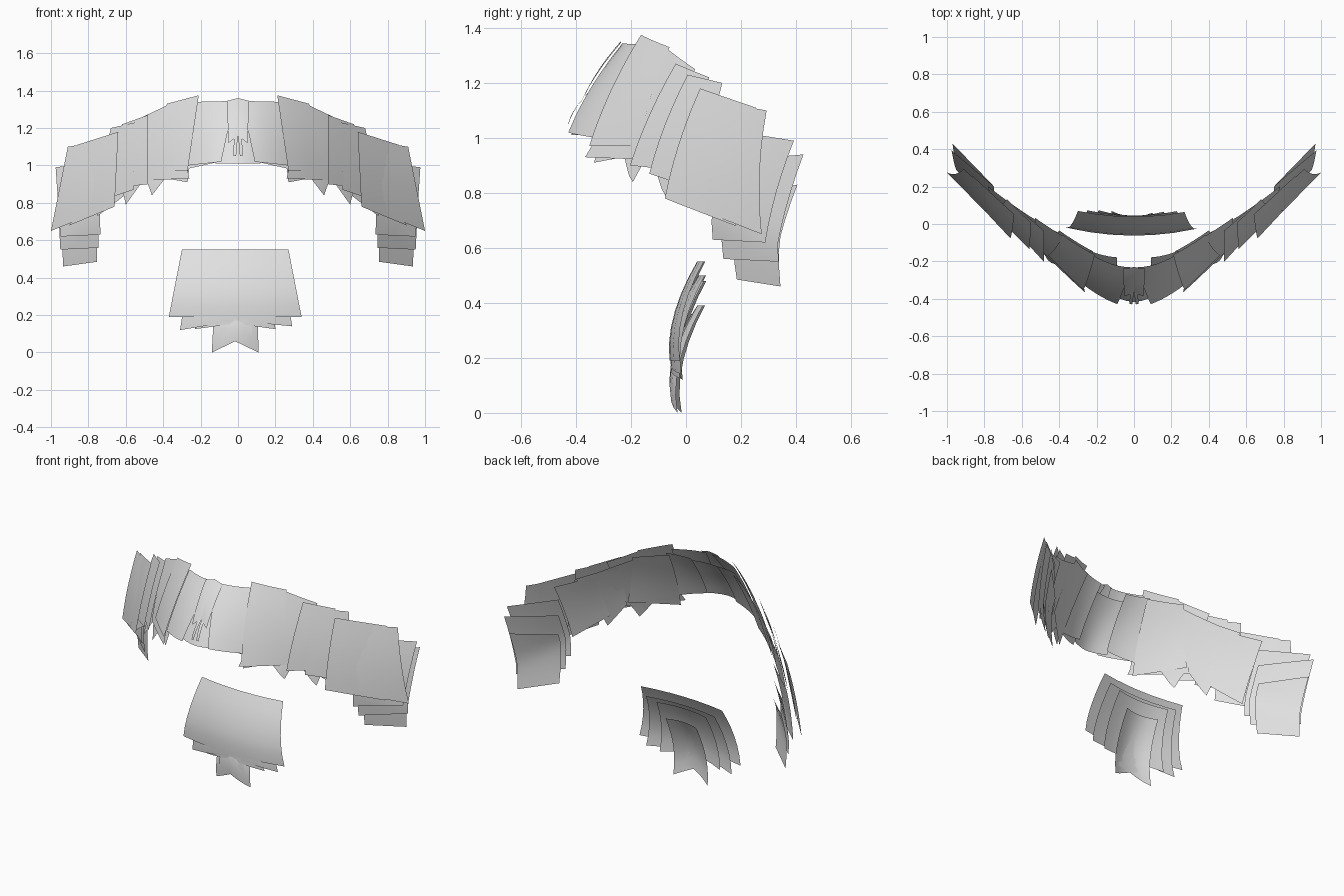
import bpy, math

hair = bpy.data.materials.new("light_grey_hair")
hair.diffuse_color = (0.75, 0.75, 0.75, 1)


def arc_depth(x, z):
    """Depth of the curved upper band at a given width and height."""
    x = abs(x)
    base = -0.515 + math.sqrt(0.03 + 0.62 * x * x)
    return base + (0.68 - 0.48 * x) * max(z - (1.18 - 0.35 * x * x), -0.25)


def chin_depth(curve):
    """Depth of a curled chin sheet; curve sets how far its sides bend back."""
    return lambda x, z: -0.06 + 0.1 * max(0, (z - 0.2) / 0.35) ** 1.6 + curve * x * x


def card(name, corners, depth, offset=0, yaw=0, drop=0, arch=0, bulge=0.012, mirror=False):
    """Thin curved sheet; corners run top-left, top-right, bottom-right, bottom-left in x, z."""
    tlx, tlz, trx, trz, brx, brz, blx, blz = corners
    nu, nv = 6, 6
    verts, faces = [], []
    for j in range(nv + 1):
        v = j / nv
        for i in range(nu + 1):
            u = i / nu
            x = (1 - v) * ((1 - u) * tlx + u * trx) + v * ((1 - u) * blx + u * brx)
            z = (1 - v) * ((1 - u) * tlz + u * trz) + v * ((1 - u) * blz + u * brz)
            y = depth(x, z + drop) + offset + yaw * (u - 0.5) - bulge * 4 * v * (1 - v)
            z += arch * v * (1 - abs(2 * u - 1))
            verts.append((x, y, z))
    for j in range(nv):
        for i in range(nu):
            a = j * (nu + 1) + i
            faces.append((a, a + nu + 1, a + nu + 2, a + 1))
    mesh = bpy.data.meshes.new(name)
    mesh.from_pydata(verts, [], faces)
    mesh.materials.append(hair)
    mesh.shade_smooth()
    ob = bpy.data.objects.new(name, mesh)
    bpy.context.collection.objects.link(ob)
    if mirror:
        ob.modifiers.new("both_sides", 'MIRROR').use_mirror_merge = False
    return ob


# Outer layer of the upper band, from the middle outwards: offset, yaw, corners
outer = [
    (0.000, 0.00, (0.02, 1.345, 0.22, 1.34, 0.27, 1.00, 0.09, 1.02)),
    (0.000, 0.02, (0.21, 1.375, 0.38, 1.33, 0.46, 0.97, 0.27, 0.97)),
    (0.015, 0.02, (0.34, 1.34, 0.53, 1.25, 0.52, 0.92, 0.26, 0.93)),
    (0.000, 0.03, (0.48, 1.27, 0.62, 1.22, 0.66, 0.88, 0.48, 0.90)),
    (0.005, 0.03, (0.55, 1.23, 0.68, 1.20, 0.77, 0.80, 0.56, 0.87)),
    (0.000, 0.04, (0.64, 1.18, 0.86, 1.11, 0.90, 0.68, 0.66, 0.78)),
    (0.010, 0.02, (0.72, 1.13, 0.91, 1.10, 1.00, 0.65, 0.80, 0.73)),
]
# Inner layer with pointed lower corners
inner = [
    (0.045, -0.04, (0.09, 1.31, 0.24, 1.32, 0.28, 0.98, 0.10, 1.02)),
    (0.040, 0.00, (0.22, 1.31, 0.40, 1.29, 0.49, 0.95, 0.27, 0.91)),
    (0.035, 0.00, (0.38, 1.28, 0.58, 1.18, 0.46, 0.84, 0.36, 0.97)),
    (0.035, 0.00, (0.48, 1.22, 0.68, 1.14, 0.60, 0.79, 0.50, 0.93)),
    (0.040, 0.00, (0.60, 1.15, 0.78, 1.09, 0.75, 0.73, 0.58, 0.86)),
]
# Hanging ends, stacked behind the band
ends = [
    (0.09, 0.00, (0.75, 1.02, 0.975, 0.99, 0.95, 0.62, 0.735, 0.63)),
    (0.13, 0.02, (0.75, 0.92, 0.97, 0.94, 0.95, 0.55, 0.745, 0.56)),
    (0.16, 0.00, (0.75, 0.80, 0.95, 0.83, 0.935, 0.46, 0.755, 0.485)),
]
for label, rows in (("outer_band", outer), ("inner_band", inner), ("hanging_end", ends)):
    for k, (off, yaw, c) in enumerate(rows):
        card(f"{label}_{k + 1}", c, arc_depth, off, yaw, mirror=True)

# Middle pieces that close the parting
card("parting_back", (-0.12, 1.28, 0.12, 1.28, 0.12, 1.01, -0.12, 1.01), arc_depth, 0.04)
card("parting_top", (0, 1.36, 0.06, 1.345, 0.05, 1.12, 0, 1.16), arc_depth, -0.01, mirror=True)
card("parting_strand", (0, 1.17, 0.02, 1.18, 0.025, 1.05, 0.01, 1.05), arc_depth, 0, mirror=True)

# Chin tuft: layered sheets, narrower and lower towards the back
card("chin_front", (-0.30, 0.55, 0.27, 0.55, 0.34, 0.19, -0.37, 0.19), chin_depth(0.33))
card("chin_second", (-0.25, 0.50, 0.23, 0.50, 0.29, 0.14, -0.31, 0.12), chin_depth(0.45),
     0.005, drop=0.05, arch=0.04)
card("chin_third", (-0.19, 0.48, 0.16, 0.48, 0.20, 0.125, -0.23, 0.125), chin_depth(0.8),
     0.005, drop=0.07, arch=0.03)
card("chin_tab", (-0.10, 0.36, 0.08, 0.36, 0.075, 0.07, -0.095, 0.07), chin_depth(1.2),
     0.005, drop=0.13)
card("chin_back", (-0.12, 0.39, 0.10, 0.39, 0.11, 0.0, -0.14, 0.0), chin_depth(2.0),
     0.005, drop=0.15, arch=0.06)
